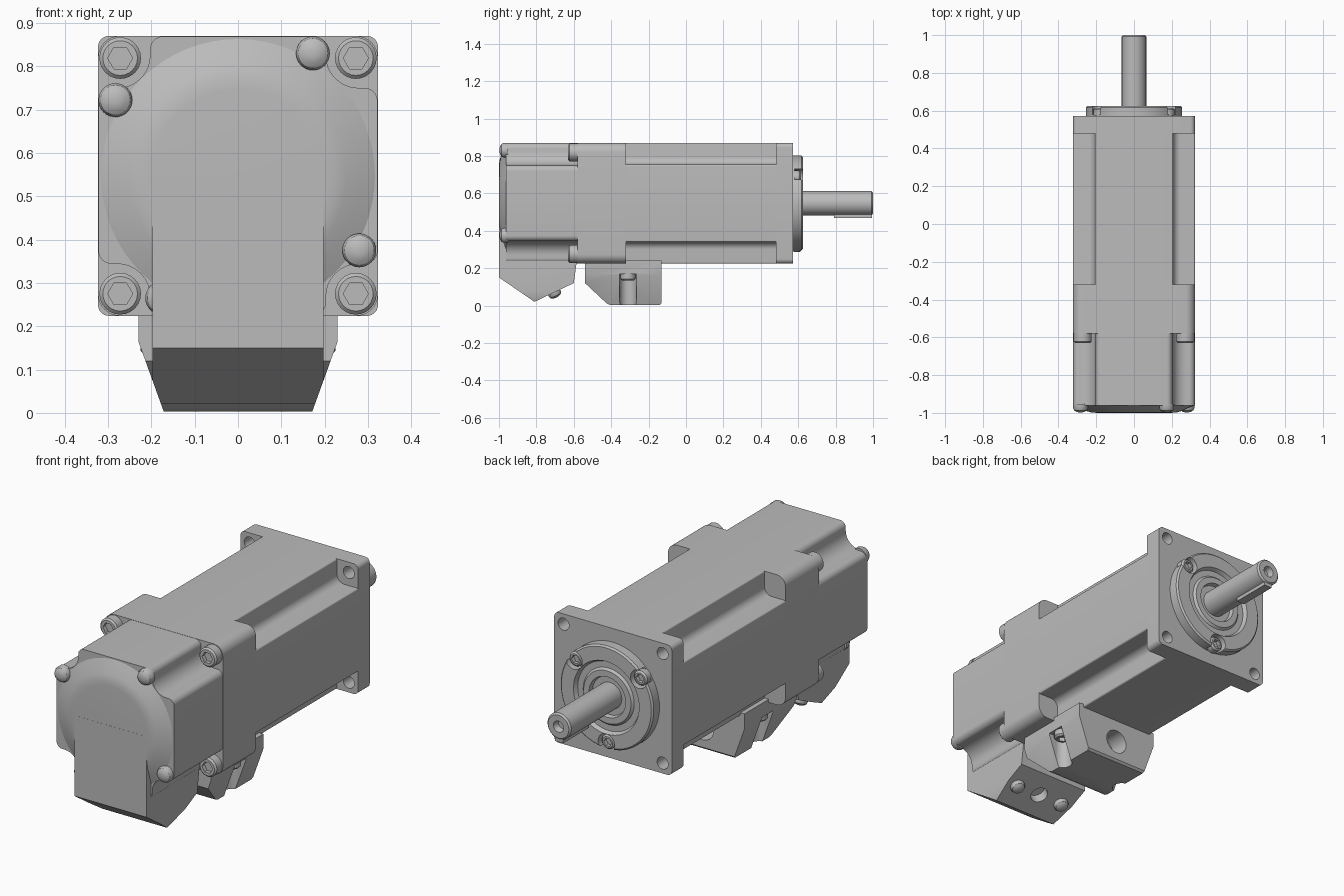
import bpy, bmesh
from math import cos, sin, pi, radians
from mathutils import Vector

cube = bpy.data.objects.get("Cube")
if cube:
    bpy.data.objects.remove(cube, do_unlink=True)

grey = bpy.data.materials.new("light grey metal")
grey.use_nodes = True
colour = (0.5, 0.5, 0.5, 1)
grey.diffuse_color = colour
grey.node_tree.nodes["Principled BSDF"].inputs["Base Color"].default_value = colour

AXIS_Z = 0.547   # height of the motor axis
HALF = 0.323     # half width of the square body
BOLT = 0.272     # corner bolt offset
BACK, FRONT = Vector((0, 1, 0)), Vector((0, -1, 0))
parts = []


def finish(name, bm):
    bmesh.ops.recalc_face_normals(bm, faces=bm.faces)
    mesh = bpy.data.meshes.new(name)
    bm.to_mesh(mesh)
    bm.free()
    ob = bpy.data.objects.new(name, mesh)
    bpy.context.collection.objects.link(ob)
    mesh.materials.append(grey)
    parts.append(ob)
    return ob


def prism(name, points, axis, start, end, side_cut=False):
    """Extrude a 2D outline along x (y,z points) or y (x,z points)."""
    bm = bmesh.new()
    place = (lambda p, t: (t, p[0], p[1])) if axis == "x" else (lambda p, t: (p[0], t, p[1]))
    face = bm.faces.new([bm.verts.new(place(p, start)) for p in points])
    new = bmesh.ops.extrude_face_region(bm, geom=[face])["geom"]
    offset = Vector(place((0, 0), end - start))
    bmesh.ops.translate(bm, verts=[v for v in new if isinstance(v, bmesh.types.BMVert)], vec=offset)
    if side_cut:  # slanted lower sides shared by both connectors
        for s in (-1, 1):
            bmesh.ops.bisect_plane(bm, geom=bm.verts[:] + bm.edges[:] + bm.faces[:],
                                   plane_co=(s * 0.23, 0, 0.165), plane_no=(s * 0.94, 0, -0.34),
                                   clear_outer=True)
            bmesh.ops.holes_fill(bm, edges=[e for e in bm.edges if e.is_boundary])
    return finish(name, bm)


def lathe(name, profile, loc, direction, hex_from=None, segs=48):
    """Spin (radius, height) rings; rings from hex_from onward are hexagonal."""
    bm = bmesh.new()
    turn = Vector((0, 0, 1)).rotation_difference(Vector(direction))
    rings = []
    for i, (r, h) in enumerate(profile):
        ring = []
        for k in range(segs):
            a = 2 * pi * k / segs
            rad = r
            if hex_from is not None and i >= hex_from:
                rad = r * cos(pi / 6) / cos(a % (pi / 3) - pi / 6)
            ring.append(bm.verts.new(turn @ Vector((rad * cos(a), rad * sin(a), h)) + Vector(loc)))
        rings.append(ring)
    for a, b in zip(rings, rings[1:]):
        for k in range(segs):
            n = (k + 1) % segs
            bm.faces.new((a[k], a[n], b[n], b[k]))
    bm.faces.new(rings[0])
    bm.faces.new(rings[-1])
    return finish(name, bm)


def rod(name, r, length, loc, direction):
    return lathe(name, [(r, 0), (r, length)], loc, direction)


def box(name, lo, hi):
    outline = [(lo[1], lo[2]), (hi[1], lo[2]), (hi[1], hi[2]), (lo[1], hi[2])]
    return prism(name, outline, "x", lo[0], hi[0])


def cut(ob, cutters):
    for c in cutters:
        mod = ob.modifiers.new("cut", "BOOLEAN")
        mod.operation, mod.solver, mod.object = "DIFFERENCE", "EXACT", c
        bpy.context.view_layer.objects.active = ob
        bpy.ops.object.modifier_apply(modifier=mod.name)
        parts.remove(c)
        bpy.data.objects.remove(c, do_unlink=True)


def socket_screw(name, r, length, loc, direction):
    lathe(name, [(r, 0), (r, length - 0.008), (r - 0.008, length), (r * 0.6, length),
                 (r * 0.6, length - 0.02)], loc, direction, hex_from=3, segs=24)


def dome_screw(name, r, length, loc, direction):
    dome = [(r * cos(a), length * 0.5 + length * 0.5 * sin(a))
            for a in (0, radians(30), radians(55), radians(75))]
    lathe(name, [(r, 0)] + dome, loc, direction, segs=32)


def arc(cx, cz, r, a0, a1, n=8):
    return [(cx + r * cos(radians(a0 + (a1 - a0) * k / n)),
             cz + r * sin(radians(a0 + (a1 - a0) * k / n))) for k in range(n + 1)]


def four_corners(quadrant):
    """Repeat a corner outline in four quarter turns about the motor axis."""
    pts = []
    for c, s in ((1, 0), (0, 1), (-1, 0), (0, -1)):
        pts += [(c * x - s * z, AXIS_Z + s * x + c * z) for x, z in quadrant]
    return pts


def rounded_square(h, r):
    return four_corners(arc(h - r, h - r, r, 0, 90))


def notched_square(h, a, edge, fillet):
    return four_corners(arc(h - edge, a - edge, edge, 0, 90)
                        + arc(a + fillet, a + fillet, fillet, 270, 180)
                        + arc(a - edge, h - edge, edge, 0, 90))


corners = [(sx * BOLT, AXIS_Z + sz * BOLT) for sx in (-1, 1) for sz in (-1, 1)]

# Motor body: solid block, notched middle, mounting flange
prism("rear_block", rounded_square(HALF, 0.05), "y", -0.58, -0.32)
prism("motor_body", notched_square(HALF, 0.207, 0.008, 0.04), "y", -0.33, 0.49)
flange = prism("mounting_flange", rounded_square(HALF, 0.025), "y", 0.48, 0.572)
cut(flange, [rod("hole_cutter", 0.03, 0.2, (x, 0.43, z), BACK) for x, z in corners])

# Pilot ring with three notched screws
pilot = lathe("pilot_ring", [(0.255, 0), (0.255, 0.056), (0.247, 0.064), (0.18, 0.064), (0.17, 0.045),
                             (0.14, 0.045), (0.13, 0.056), (0.1, 0.056), (0.095, 0.035)],
              (0, 0.561, AXIS_Z), BACK, segs=64)
spots = [(0.225 * cos(radians(a)), AXIS_Z + 0.225 * sin(radians(a))) for a in (38, 142, 270)]
cut(pilot, [rod("notch_cutter", 0.045, 0.1, (x, 0.58, z), BACK) for x, z in spots])
for x, z in spots:
    socket_screw("pilot_screw", 0.036, 0.04, (x, 0.575, z), BACK)

# Output shaft and key
lathe("output_shaft", [(0.065, 0), (0.065, 0.442), (0.057, 0.45), (0.028, 0.45), (0.02, 0.42)],
      (0, 0.55, AXIS_Z), BACK)
box("shaft_key", (-0.022, 0.79, 0.468), (0.022, 0.995, 0.51))

# Rear cap with raised round face
prism("rear_cap", notched_square(HALF - 0.001, 0.203, 0.03, 0.075), "y", -0.962, -0.575)
lathe("cap_face", [(0.318, 0), (0.31, 0.004), (0.28, 0.016), (0.25, 0.03), (0.225, 0.037), (0.2, 0.0385)],
      (0, -0.961, AXIS_Z), FRONT, segs=64)
for x, z in corners:
    socket_screw("cap_bolt", 0.048, 0.06, (x, -0.57, z), FRONT)
for x, z in ((0.173, 0.83), (-0.283, 0.722), (0.28, 0.375), (-0.175, 0.265)):
    dome_screw("cap_screw", 0.039, 0.045, (x, -0.953, z), FRONT)

# Encoder connector hood, continuing the cap face downward
hood = prism("encoder_hood", [(-1, 0.55), (-1, 0.15), (-0.81, 0.02), (-0.6, 0.12), (-0.585, 0.23),
                              (-0.585, 0.26), (-0.95, 0.26), (-0.95, 0.55)],
             "x", -0.197, 0.197, side_cut=True)
slope = Vector((0, 0.43, -0.903))
middle = Vector((0, -0.705, 0.07))
cut(hood, [rod("cable_cutter", 0.042, 0.1, middle - slope * 0.05, slope)])
for s in (-1, 1):
    dome_screw("hood_screw", 0.035, 0.04, middle - slope * 0.01 + Vector((s * 0.135, 0, 0)), slope)

# Power connector with side slots and a cable hole
power = prism("power_connector", [(-0.54, 0.24), (-0.54, 0.12), (-0.425, 0.012), (-0.405, 0.003),
                                  (-0.14, 0.003), (-0.13, 0.013), (-0.13, 0.24)],
              "x", -0.23, 0.23, side_cut=True)
cutters = [rod("cable_cutter", 0.06, 0.12, (0, -0.23, 0.11), BACK)]
for s in (-1, 1):
    cutters.append(rod("slot_cutter", 0.045, 0.2, (s * 0.185, -0.31, -0.03), (0, 0, 1)))
    xs = sorted((s * 0.185, s * 0.3))
    cutters.append(box("slot_cutter", (xs[0], -0.355, -0.03), (xs[1], -0.265, 0.17)))
cut(power, cutters)
for s in (-1, 1):
    socket_screw("power_screw", 0.04, 0.04, (s * 0.185, -0.31, 0.175), (0, 0, -1))

# Smooth the round surfaces, keep edges sharp
bpy.ops.object.select_all(action="DESELECT")
for ob in parts:
    ob.select_set(True)
bpy.context.view_layer.objects.active = parts[0]
bpy.ops.object.shade_smooth_by_angle(angle=radians(32))
